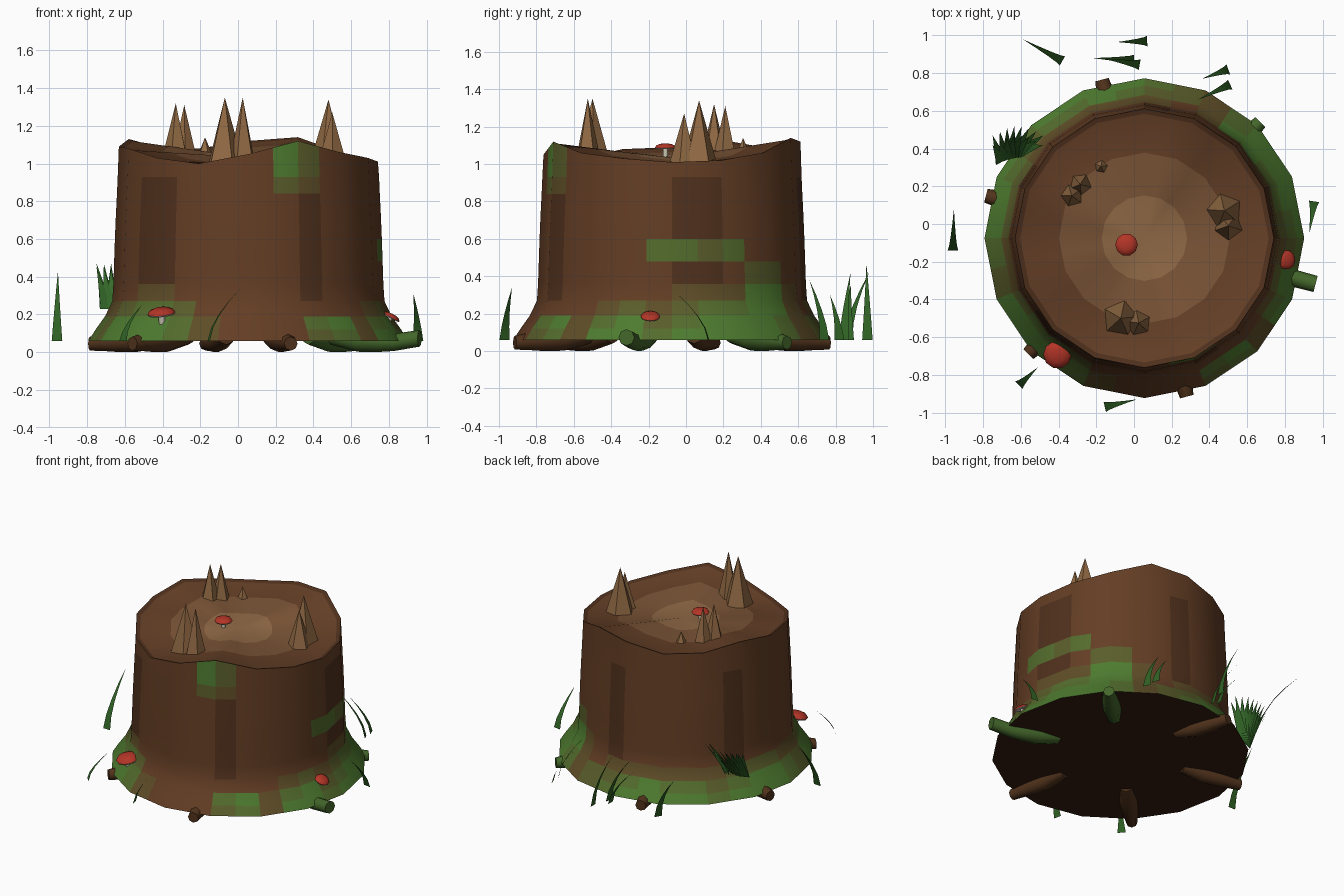
import bpy, bmesh, math
from mathutils import Vector, Matrix

if "Cube" in bpy.data.objects:
    bpy.data.objects.remove(bpy.data.objects["Cube"])

CX, CY = 0.055, -0.075          # stump axis


def mat(name, rgb):
    m = bpy.data.materials.new(name)
    m.diffuse_color = [c ** 2.2 for c in rgb] + [1]
    m.use_nodes = True
    m.node_tree.nodes["Principled BSDF"].inputs["Base Color"].default_value = m.diffuse_color
    return m


def mix(a, b, t):
    return [p + (q - p) * t for p, q in zip(a, b)]


BARK, DARK, MOSS = (.39, .25, .16), (.25, .16, .11), (.31, .48, .20)
bark_mats = [mat(f"bark_moss_{i}", mix(BARK, MOSS, i / 4)) for i in range(5)]
bark_dark = mat("bark_dark", mix(BARK, DARK, .5))
under = mat("underside", (.22, .14, .10))
wood = [mat(f"wood_{i}", mix((.40, .26, .17), (.56, .41, .28), i / 2)) for i in range(3)]
splinter_mat = mat("splinter", (.56, .41, .27))
root_mat = mat("root", (.32, .21, .13))
root_moss = mat("root_moss", (.27, .40, .18))
grass_mat = mat("grass", (.20, .38, .16))
leaf_mat = mat("leaf", (.22, .42, .18))
red = mat("mushroom_red", (.70, .22, .17))
cream = mat("mushroom_stem", (.78, .76, .68))


def finish(name, bm, mats, angle=None):
    me = bpy.data.meshes.new(name)
    bm.to_mesh(me)
    bm.free()
    for m in mats:
        me.materials.append(m)
    if angle:
        me.shade_smooth()
        me.set_sharp_from_angle(angle=math.radians(angle))
    ob = bpy.data.objects.new(name, me)
    bpy.context.collection.objects.link(ob)
    return ob


def bridge(bm, a, b, pick=lambda j: 0):
    for j in range(len(a)):
        k = (j + 1) % len(a)
        bm.faces.new((a[j], a[k], b[k], b[j])).material_index = pick(j)


# Stump: 16-sided trunk with a flared foot and an uneven broken rim
N = 16
rim = [1.01, 1.02, 1.06, 1.14, 1.12, 1.08, 1.09, 1.13,
       1.09, 1.08, 1.03, 1.00, 1.05, 1.12, 1.06, 1.03]
profile = [(.06, .848), (.12, .81), (.19, .76), (.27, .722), (.36, .716), (.48, .712),
           (.60, .708), (.72, .703), (.84, .697), (.93, .693)]
# moss patches: angle, height, half width in degrees, half height
patches = [(222, .12, 40, .22), (25, .10, 48, .28), (45, .25, 22, .22), (110, .08, 60, .20),
           (165, .10, 40, .22), (305, .14, 14, .10), (290, .95, 14, .12), (0, .55, 14, .09),
           (24, .56, 14, .09), (340, .10, 25, .18)]


def moss(deg, z):
    best = 0
    for a, h, w, v in patches:
        da = (deg - a + 180) % 360 - 180
        best = max(best, 1.5 * (1 - math.hypot(da / w, (z - h) / v)))
    return min(1, best)


def ring(bm, r, zs):
    pts = [Vector((CX + r * math.cos(math.tau * i / N), CY + r * math.sin(math.tau * i / N), zs[i]))
           for i in range(N)]
    out = []
    for i in range(N):          # midpoints keep the 16-sided outline
        out += [bm.verts.new(pts[i]), bm.verts.new((pts[i] + pts[(i + 1) % N]) / 2)]
    return out


bm = bmesh.new()
rows = [ring(bm, r, [z] * N) for z, r in profile] + [ring(bm, .687, rim)]
for i in range(len(rows) - 1):
    zm = profile[i][0] + .04

    def pick(j):
        deg = (j + .5) * 180 / N
        m = round(moss(deg, zm) * 4)
        streak = math.sin(math.radians(deg * 5 + 40)) > .75 and .25 < zm < .95
        return 5 if m == 0 and streak else m
    bridge(bm, rows[i], rows[i + 1], pick)
bm.faces.new(rows[0][::-1]).material_index = 6
# cut top, sloping gently from the rim to the heart
prev = rows[-1]
for f, idx in ((.96, 5), (.66, 7), (.33, 8)):
    cur = ring(bm, .687 * f, [1.04 + (z - 1.04) * f - .008 for z in rim])
    bridge(bm, prev, cur, lambda j: idx)
    prev = cur
heart = bm.verts.new((CX, CY, 1.035))
for j in range(2 * N):
    bm.faces.new((prev[j], prev[(j + 1) % (2 * N)], heart)).material_index = 9
finish("stump", bm, bark_mats + [bark_dark, under] + wood, 40)

# Splinters: five-sided spikes standing on the cut
for n, (x, y, r, top) in enumerate([
        (-.33, .15, .08, 1.32), (-.285, .21, .075, 1.31), (-.175, .305, .06, 1.14),
        (.48, .07, .10, 1.34), (.50, -.01, .08, 1.27), (-.07, -.50, .10, 1.35), (.025, -.525, .075, 1.35)]):
    bm = bmesh.new()
    h = top - 1.0
    bmesh.ops.create_cone(bm, cap_ends=True, segments=5, radius1=r, radius2=0, depth=h,
                          matrix=Matrix.Translation((x, y, 1.0 + h / 2)) @ Matrix.Rotation(.3 + n * .4, 4, 'Z'))
    finish(f"splinter_{n + 1}", bm, [splinter_mat])

# Roots: six tapered tubes poking out under the foot
for n in range(6):
    a = math.radians(-15 + 60 * n)
    out, side = Vector((math.cos(a), math.sin(a), 0)), Vector((-math.sin(a), math.cos(a), 0))
    long = .07 if n == 0 else 0
    path = [(.45, .09, .05), (.60, .062, .06), (.72, .056, .055), (.80, .052, .046),
            (.87 + long, .045 + long * .4, .037 + long * .1)]
    bm = bmesh.new()
    tube = [[bm.verts.new(Vector((CX, CY, z)) + out * d + side * r * math.cos(k * math.tau / 8)
                          + Vector((0, 0, r * math.sin(k * math.tau / 8)))) for k in range(8)]
            for d, z, r in path]
    for p, q in zip(tube, tube[1:]):
        bridge(bm, p, q)
    bm.faces.new(tube[0])
    bm.faces.new(tube[-1])
    bmesh.ops.recalc_face_normals(bm, faces=bm.faces)
    finish(f"root_{n + 1}", bm, [root_moss if n in (0, 1) else root_mat], 50)


# Mushrooms: a lathed stem and domed cap
def mushroom(name, pos, r, h, tilt):
    bm = bmesh.new()
    prof = [(.25, 0, 1), (.22, h - .5, 1), (.95, h - .5, 1), (1, h - .4, 0), (.85, h - .17, 0), (.5, h - .03, 0)]
    loops = [[bm.verts.new((r * q * math.cos(k * math.tau / 10), r * q * math.sin(k * math.tau / 10), r * z))
              for k in range(10)] for q, z, _ in prof]
    for i in range(len(loops) - 1):
        bridge(bm, loops[i], loops[i + 1], lambda j: prof[i][2])
    tip = bm.verts.new((0, 0, r * h))
    for k in range(10):
        bm.faces.new((loops[-1][k], loops[-1][(k + 1) % 10], tip))
    bm.faces.new(loops[0][::-1])
    ob = finish(name, bm, [red, cream], 50)
    ob.location = pos
    ob.rotation_euler = tilt


mushroom("mushroom_top", (-.04, -.11, 1.02), .06, 1.5, (0, 0, 0))
mushroom("mushroom_front", (-.40, -.68, .14), .075, 1.3, (.2, -.1, 0))
mushroom("mushroom_side", (.79, -.19, .145), .052, 1.25, (0, .45, 0))


# Blades: tapered strips that bend from base to tip
def blade(bm, base, tip, width, bend=1.6, steps=4):
    base, tip = Vector(base), Vector(tip)
    lean = Vector((tip.x - base.x, tip.y - base.y, 0))
    side = Vector((-lean.y, lean.x, 0)).normalized() * width / 2
    last = None
    for i in range(steps):
        t = i / steps
        p = base + lean * t ** bend + Vector((0, 0, (tip.z - base.z) * t))
        pair = [bm.verts.new(p + side * (1 - t)), bm.verts.new(p - side * (1 - t))]
        if last:
            bm.faces.new((last[0], last[1], pair[1], pair[0]))
        last = pair
    bm.faces.new((last[0], last[1], bm.verts.new(tip)))


# Grass: base x, y then tip x, y, z
for n, (bx, by, tx, ty, tz) in enumerate([
        (-.96, -.14, -.955, .08, .43), (-.38, .865, -.59, .98, .42), (.07, .97, -.09, .965, .47),
        (0, .87, -.22, .88, .36), (.03, .845, -.17, .88, .42), (.50, .82, .36, .77, .30),
        (.51, .74, .34, .66, .38), (.955, .12, .93, -.05, .31), (-.61, -.855, -.51, -.76, .25),
        (-.155, -.97, .015, -.93, .34)]):
    bm = bmesh.new()
    blade(bm, (bx, by, .06), (tx, ty, tz), .056)
    finish(f"grass_blade_{n + 1}", bm, [grass_mat], 60)

# Fern: a fan of overlapping leaves growing from the back left flank
bm = bmesh.new()
for row in range(2):
    for i in range(8):
        t = i / 7
        tip = (-.75 + .27 * t, .47 + .05 * math.sin(math.pi * t) - .05 * row, .47 - .02 * row)
        base = (-.70 + .10 * t, .33 + .06 * t, .23 + .03 * t)
        blade(bm, base, tip, .07, 1.1, 3)
finish("fern", bm, [leaf_mat], 60)
